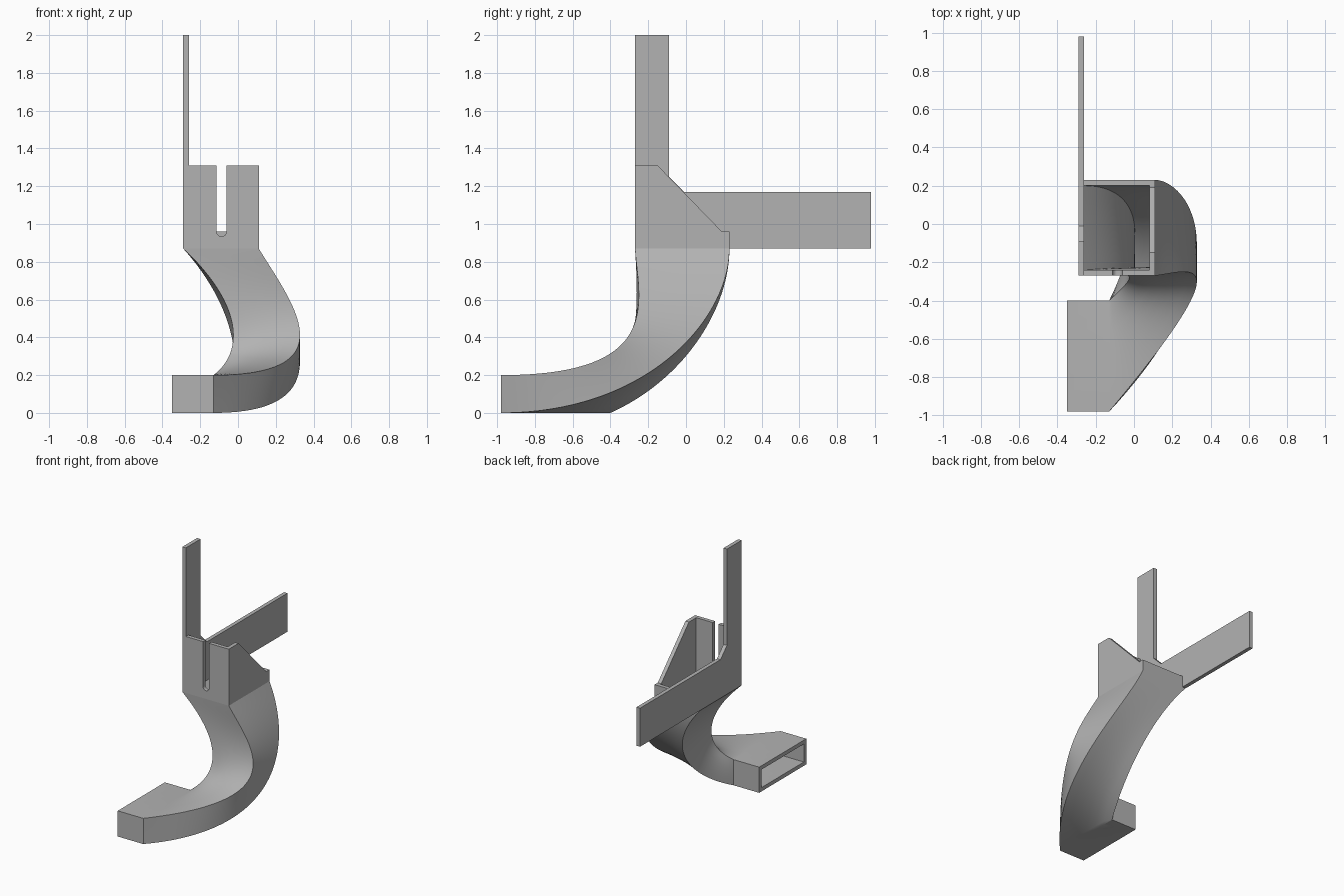
import bpy, bmesh, math
from mathutils import Vector

cube = bpy.data.objects.get("Cube")
if cube:
    bpy.data.objects.remove(cube, do_unlink=True)

WALL = 0.03
LEFT, RIGHT, FRONT, BACK = -0.29, 0.11, -0.27, 0.23
BASE = 0.87   # height where the curved duct meets the collar

grey = bpy.data.materials.new("plain grey")
grey.use_nodes = True
grey.diffuse_color = (0.45, 0.45, 0.45, 1)
grey.node_tree.nodes["Principled BSDF"].inputs["Base Color"].default_value = grey.diffuse_color


def finish(bm, name):
    bmesh.ops.recalc_face_normals(bm, faces=bm.faces)
    mesh = bpy.data.meshes.new(name)
    bm.to_mesh(mesh)
    bm.free()
    mesh.materials.append(grey)
    obj = bpy.data.objects.new(name, mesh)
    bpy.context.collection.objects.link(obj)
    return obj


def plate(name, outline, to_point, depth):
    """Extrude a flat outline into a plate."""
    bm = bmesh.new()
    face = bm.faces.new([bm.verts.new(to_point(u, v)) for u, v in outline])
    moved = bmesh.ops.extrude_face_region(bm, geom=[face])["geom"]
    verts = [g for g in moved if isinstance(g, bmesh.types.BMVert)]
    bmesh.ops.translate(bm, verts=verts, vec=depth)
    return finish(bm, name)


def bezier(p, t):
    s = 1 - t
    return p[0] * s**3 + p[1] * (3 * s * s * t) + p[2] * (3 * s * t * t) + p[3] * t**3


def inset(ring):
    """Move the four corners of a section inwards by the wall thickness."""
    return [c + ((ring[(i + 1) % 4] - c).normalized()
                 + (ring[i - 1] - c).normalized()) * WALL
            for i, c in enumerate(ring)]


def subdivide(ring, n=6):
    return [c.lerp(ring[(i + 1) % 4], k / n)
            for i, c in enumerate(ring) for k in range(n)]


# Curved duct: four corner curves, from the collar down to the side outlet
corner_curves = [
    [(LEFT, FRONT, BASE), (0.03, -0.25, 0.57), (0.03, -0.25, 0.32), (-0.13, -0.40, 0.2)],
    [(RIGHT, FRONT, BASE), (0.28, -0.25, 0.59), (0.60, -0.11, 0.2), (-0.13, -0.98, 0.2)],
    [(RIGHT, BACK, BASE), (0.28, BACK, 0.50), (0.60, -0.20, 0), (-0.13, -0.98, 0)],
    [(LEFT, BACK, BASE), (-0.01, BACK, 0.56), (0.07, 0, 0.18), (-0.13, -0.40, 0)],
]
corner_curves = [[Vector(p) for p in curve] for curve in corner_curves]
STEPS = 48
sections = [[bezier(c, i / STEPS) for c in corner_curves] for i in range(STEPS + 1)]
sections.append([c + Vector((-0.22, 0, 0)) for c in sections[-1]])   # straight outlet

bm = bmesh.new()
outer = [[bm.verts.new(p) for p in subdivide(s)] for s in sections]
inner = [[bm.verts.new(p) for p in subdivide(inset(s))] for s in sections]
loops = outer + inner[::-1]
for a, b in zip(loops, loops[1:] + loops[:1]):
    for i in range(len(a)):
        j = (i + 1) % len(a)
        bm.faces.new((a[i], a[j], b[j], b[i]))
duct = finish(bm, "curved_duct")
bpy.ops.object.select_all(action="DESELECT")
duct.select_set(True)
bpy.context.view_layer.objects.active = duct
bpy.ops.object.shade_smooth_by_angle(angle=math.radians(30))

# Collar side wall with a sloping rear edge
plate("collar_side_wall",
      [(FRONT, BASE), (FRONT, 1.31), (-0.15, 1.31), (0.19, 0.96), (BACK, 0.96), (BACK, BASE)],
      lambda y, z: (RIGHT - WALL, y, z), (WALL, 0, 0))

# Opposite wall, with its tall upright strip and long rear arm
plate("strip_and_arm_wall",
      [(FRONT, BASE), (FRONT, 2), (-0.09, 2), (-0.09, 1.25), (-0.01, 1.17),
       (0.98, 1.17), (0.98, BASE)],
      lambda y, z: (LEFT, y, z), (WALL, 0, 0))

# Front wall with a round-bottomed slot
slot_x, slot_r, slot_z = -0.087, 0.026, 0.96
arc = [(slot_x + slot_r * math.cos(a), slot_z + slot_r * math.sin(a))
       for a in (math.pi * (1 + k / 12) for k in range(13))]
x0, x1 = LEFT + WALL, RIGHT - WALL
plate("slotted_front_wall",
      [(x0, BASE), (x0, 1.31), (slot_x - slot_r, 1.31)] + arc
      + [(slot_x + slot_r, 1.31), (x1, 1.31), (x1, BASE)],
      lambda x, z: (x, FRONT, z), (0, WALL, 0))

# Low back wall
plate("low_back_wall", [(x0, BASE), (x0, 0.96), (x1, 0.96), (x1, BASE)],
      lambda x, z: (x, BACK - WALL, z), (0, WALL, 0))
